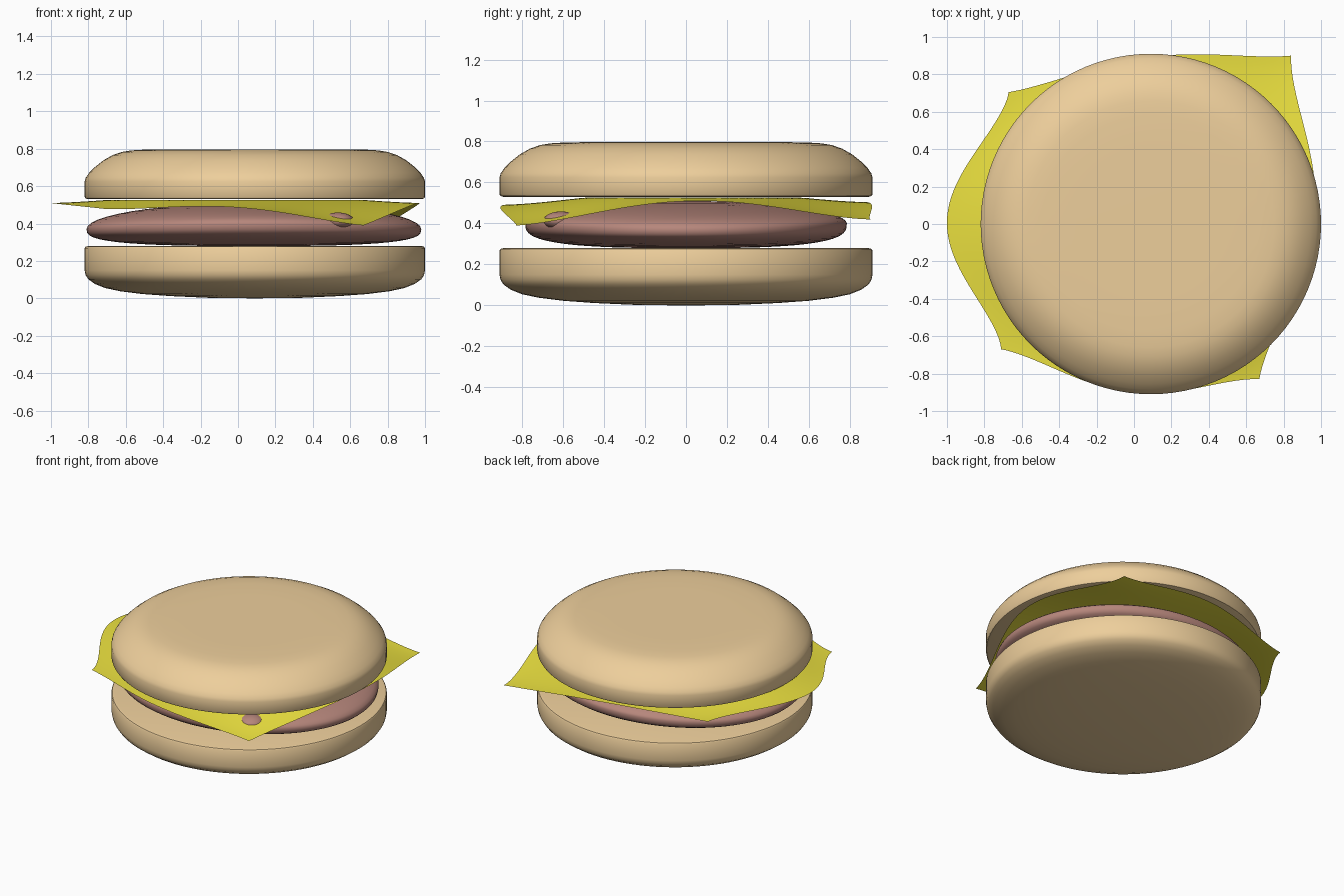
import bpy, bmesh, math

if "Cube" in bpy.data.objects:
    bpy.data.objects.remove(bpy.data.objects["Cube"])

CX = 0.09
SEG = 96


def material(name, rgb):
    m = bpy.data.materials.new(name)
    m.diffuse_color = (*rgb, 1)
    m.use_nodes = True
    m.node_tree.nodes["Principled BSDF"].inputs["Base Color"].default_value = m.diffuse_color
    return m


BREAD = material("bread", (0.85, 0.62, 0.33))
MEAT = material("meat", (0.47, 0.24, 0.20))
YELLOW = material("cheese_yellow", (0.83, 0.75, 0.05))


def finish(bm, name, mat, recalc=True):
    if recalc:
        bmesh.ops.recalc_face_normals(bm, faces=bm.faces)
    me = bpy.data.meshes.new(name)
    bm.to_mesh(me)
    bm.free()
    me.materials.append(mat)
    ob = bpy.data.objects.new(name, me)
    bpy.context.collection.objects.link(ob)
    bpy.ops.object.select_all(action='DESELECT')
    ob.select_set(True)
    bpy.context.view_layer.objects.active = ob
    bpy.ops.object.shade_smooth_by_angle(angle=math.radians(40))
    return ob


def rings(name, mat, count, point, bottom, top):
    """Closed round body: point(i, angle) gives ring positions, bottom to top."""
    bm = bmesh.new()
    loops = [[bm.verts.new(point(i, 2 * math.pi * k / SEG)) for k in range(SEG)]
             for i in range(count)]
    for a, b in zip(loops, loops[1:]):
        for k in range(SEG):
            n = (k + 1) % SEG
            bm.faces.new((a[k], a[n], b[n], b[k]))
    for loop, z in ((loops[0], bottom), (loops[-1], top)):
        c = bm.verts.new((CX, 0, z))
        for k in range(SEG):
            bm.faces.new((loop[k], loop[(k + 1) % SEG], c))
    return finish(bm, name, mat)


def bun(name, profile, bottom, top):
    def point(i, a):
        r, z = profile[i]
        return (CX + r * math.cos(a), r * math.sin(a), z)
    return rings(name, BREAD, len(profile), point, bottom, top)


# Buns
bun("bottom_bun", [(0.25, 0.003), (0.45, 0.012), (0.6, 0.023), (0.72, 0.038),
                   (0.80, 0.055), (0.855, 0.077), (0.89, 0.102), (0.905, 0.125),
                   (0.91, 0.15), (0.91, 0.268), (0.905, 0.276), (0.89, 0.28)], 0, 0.28)
bun("top_bun", [(0.89, 0.53), (0.905, 0.534), (0.91, 0.542), (0.91, 0.625),
                (0.904, 0.645), (0.885, 0.672), (0.855, 0.702), (0.81, 0.738),
                (0.76, 0.766), (0.71, 0.783), (0.66, 0.791), (0.58, 0.796),
                (0.4, 0.797)], 0.53, 0.797)


# Oval patty, its rim sagging slightly at the long ends
def patty_point(i, a):
    t = math.radians(-86 + 172 * i / 24)
    mid = 0.385 - 0.015 * math.cos(2 * a)
    c, s = math.cos(t), abs(math.sin(t))
    if t < 0:
        r, z = c ** (2 / 3), mid - (mid - 0.28) * s ** (2 / 3)
    else:
        r, z = c, mid + (0.51 - mid) * s
    return (CX - 0.005 + 0.895 * r * math.cos(a), 0.785 * r * math.sin(a), z)


rings("patty", MEAT, 25, patty_point, 0.28, 0.511)

# Meat bump showing through the cheese
bm = bmesh.new()
bmesh.ops.create_uvsphere(bm, u_segments=32, v_segments=16, radius=1)
bmesh.ops.scale(bm, vec=(0.085, 0.085, 0.045), verts=bm.verts)
bmesh.ops.translate(bm, vec=(0.535, -0.61, 0.414), verts=bm.verts)
finish(bm, "patty_bump", MEAT)

# Draped cheese slice: blend of four bulging edges
C00, C10 = (-0.71, -0.67, 0.478), (0.67, -0.83, 0.39)
C01, C11 = (-0.67, 0.705, 0.484), (0.84, 0.90, 0.42)


def mix(a, b, t):
    return tuple(p + (q - p) * t for p, q in zip(a, b))


def edge(a, b, bulge, t):
    w = math.sin(math.pi * min(max(t, 0), 1)) ** 1.5 if 0 < t < 1 else 0
    return tuple(p + w * q for p, q in zip(mix(a, b, t), bulge))


def cheese_point(u, v):
    front = edge(C00, C10, (0.0, -0.15, 0.053), u)
    back = edge(C01, C11, (0.0, 0.09, 0.05), u)
    left = edge(C00, C01, (-0.31, 0.0, 0.029), v)
    right = edge(C10, C11, (0.21, 0.0, 0.105), v)
    corners = mix(mix(C00, C10, u), mix(C01, C11, u), v)
    p = [a + b - c for a, b, c in zip(mix(front, back, v), mix(left, right, u), corners)]
    p[2] = min(p[2], 0.526)
    return p


N = 48
bm = bmesh.new()
g = [[bm.verts.new(cheese_point(i / N, j / N)) for j in range(N + 1)] for i in range(N + 1)]
for i in range(N):
    for j in range(N):
        bm.faces.new((g[i][j], g[i + 1][j], g[i + 1][j + 1], g[i][j + 1]))
finish(bm, "cheese_slice", YELLOW, recalc=False)
